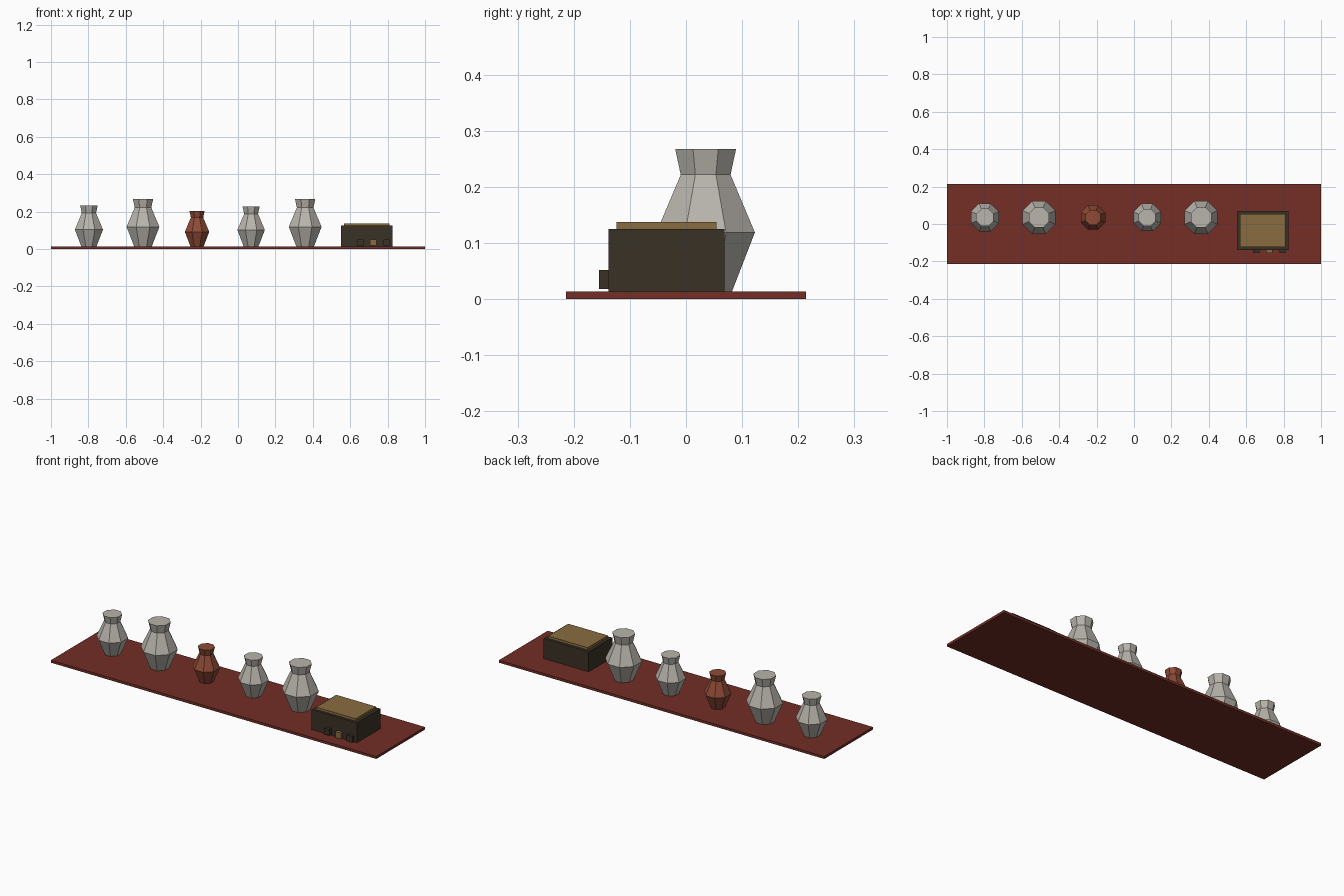
import bpy, bmesh, math

if "Cube" in bpy.data.objects:
    bpy.data.objects.remove(bpy.data.objects["Cube"])

def srgb(*c):
    return tuple(((v / 255 + 0.055) / 1.055) ** 2.4 if v > 10 else v / 255 / 12.92 for v in c) + (1,)

def material(name, rgb):
    m = bpy.data.materials.new(name)
    m.diffuse_color = srgb(*rgb)
    m.use_nodes = True
    m.node_tree.nodes["Principled BSDF"].inputs["Base Color"].default_value = m.diffuse_color
    return m

red = material("dark red cloth", (115, 46, 38))
stone = material("pale grey", (184, 180, 172))
rust = material("rust clay", (142, 74, 54))
dark = material("dark wood", (58, 49, 38))
gold = material("dull gold", (136, 108, 62))

def finish(bm, name, mat):
    bmesh.ops.recalc_face_normals(bm, faces=bm.faces)
    me = bpy.data.meshes.new(name)
    bm.to_mesh(me)
    bm.free()
    me.materials.append(mat)
    ob = bpy.data.objects.new(name, me)
    bpy.context.collection.objects.link(ob)
    return ob

def box(name, x0, x1, y0, y1, z0, z1, mat):
    bm = bmesh.new()
    bmesh.ops.create_cube(bm, size=1)
    for v in bm.verts:
        v.co = (x1 if v.co.x > 0 else x0, y1 if v.co.y > 0 else y0, z1 if v.co.z > 0 else z0)
    return finish(bm, name, mat)

def vase(name, x, y, s, turn, mat):
    # eight-sided profile: foot, belly, neck, rim
    bm = bmesh.new()
    rings = []
    for r, z in [(0.051, 0), (0.095, 0.105), (0.048, 0.208), (0.0588, 0.254)]:
        rings.append([bm.verts.new((x + s * r * math.cos(a), y + s * r * math.sin(a), 0.014 + s * z))
                      for a in [math.radians(22.5 + turn + 45 * i) for i in range(8)]])
    for lo, hi in zip(rings, rings[1:]):
        for i in range(8):
            j = (i + 1) % 8
            bm.faces.new((lo[i], lo[j], hi[j], hi[i]))
    bm.faces.new(rings[0])
    bm.faces.new(rings[-1])
    return finish(bm, name, mat)

# base runner
box("base_board", -1, 1, -0.214, 0.214, 0, 0.014, red)

# row of vases
for i, (s, turn) in enumerate([(0.858, 0), (1, 0), (0.744, 0), (0.838, 0), (1, 0)]):
    vase(f"vase_{i + 1}", -0.797 + 0.289 * i, 0.035, s, turn, rust if i == 2 else stone)

# chest with lid and front blocks
box("chest_body", 0.55, 0.827, -0.138, 0.069, 0.014, 0.125, dark)
box("chest_lid", 0.567, 0.81, -0.124, 0.054, 0.125, 0.138, gold)
for i, m in enumerate((dark, gold, dark)):
    cx = 0.653 + 0.0705 * i
    box(f"front_block_{i + 1}", cx - 0.017, cx + 0.017, -0.155, -0.138, 0.018, 0.052, m)
